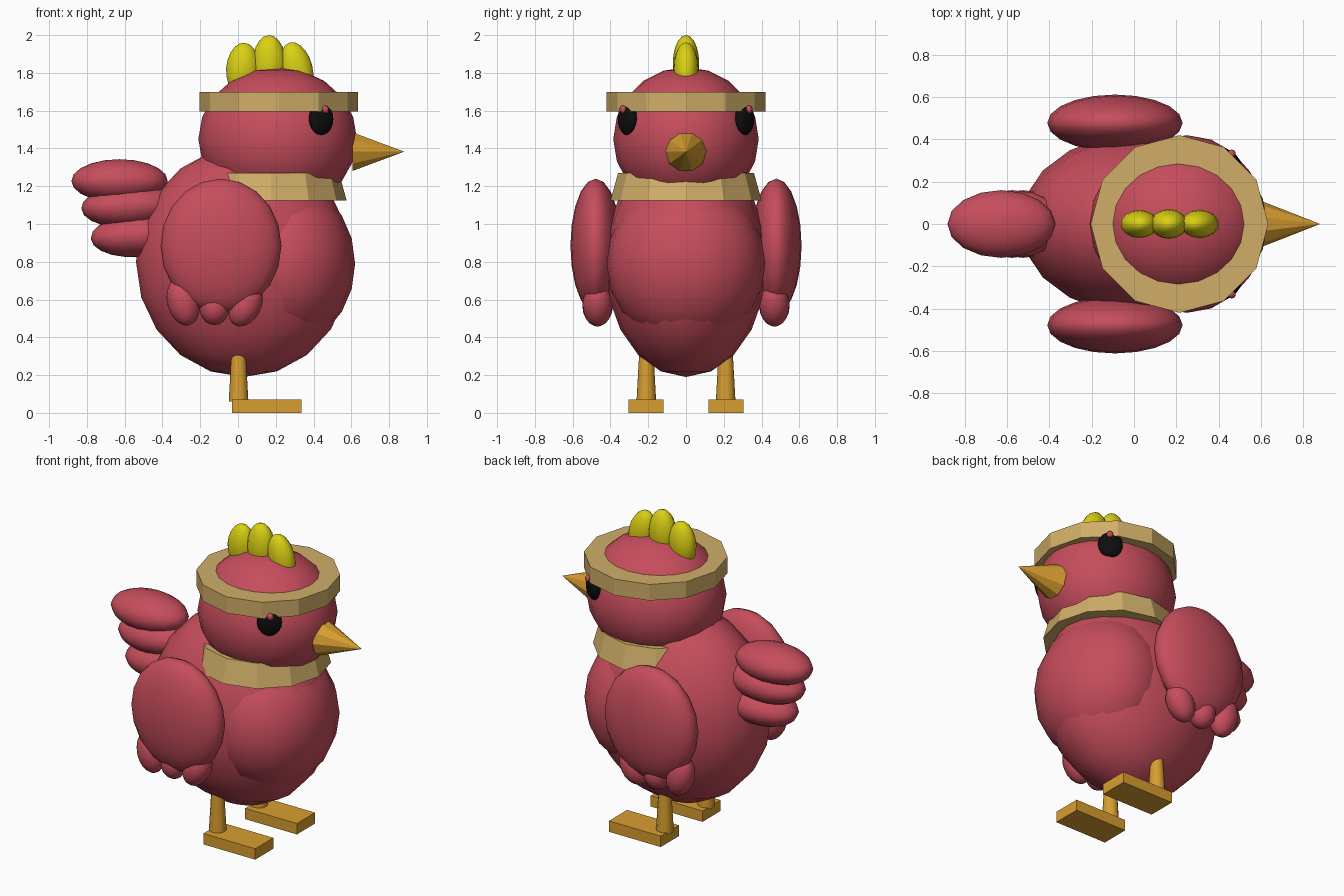
import bpy, math
from mathutils import Vector

if "Cube" in bpy.data.objects:
    bpy.data.objects.remove(bpy.data.objects["Cube"])


def material(name, r, g, b):
    """Flat colour given as sRGB 0-255, stored as linear."""
    def lin(c):
        c /= 255
        return c / 12.92 if c <= 0.04045 else ((c + 0.055) / 1.055) ** 2.4
    m = bpy.data.materials.new(name)
    m.diffuse_color = (lin(r), lin(g), lin(b), 1)
    m.use_nodes = True
    m.node_tree.nodes["Principled BSDF"].inputs["Base Color"].default_value = m.diffuse_color
    return m


RED = material("red_feathers", 198, 77, 92)
TAN = material("tan_band", 208, 174, 104)
GOLD = material("gold_beak_and_feet", 216, 158, 48)
YELLOW = material("yellow_comb", 218, 208, 20)
BLACK = material("black_eye", 14, 14, 14)


def finish(name, mat, smooth):
    ob = bpy.context.object
    ob.name = name
    ob.data.materials.append(mat)
    if smooth:
        bpy.ops.object.shade_smooth_by_angle(angle=math.radians(40))
    return ob


def egg(name, loc, radii, mat, tilt=0, turn=0, seg=16, rings=10):
    """Ellipsoid; tilt turns it about y, turn about z (degrees)."""
    bpy.ops.mesh.primitive_uv_sphere_add(segments=seg, ring_count=rings, radius=1, location=loc,
                                         rotation=(0, math.radians(tilt), math.radians(turn)))
    bpy.context.object.scale = radii
    return finish(name, mat, True)


def cone(name, loc, r1, r2, depth, mat, sides=12, rot=(0, 0, 0), smooth=False):
    bpy.ops.mesh.primitive_cone_add(vertices=sides, radius1=r1, radius2=r2, depth=depth,
                                    location=loc, rotation=rot)
    return finish(name, mat, smooth)


def box(name, lo, hi, mat):
    lo, hi = Vector(lo), Vector(hi)
    bpy.ops.mesh.primitive_cube_add(size=1, location=(lo + hi) / 2)
    bpy.context.object.scale = hi - lo
    return finish(name, mat, False)


# Body, chest and head
egg("body", (0.03, 0, 0.80), (0.57, 0.43, 0.61), RED, seg=20)
egg("chest", (0.25, 0, 0.79), (0.37, 0.42, 0.435), RED, seg=20)
egg("head", (0.21, 0, 1.45), (0.42, 0.385, 0.38), RED, seg=20)

# Headband and collar
cone("headband", (0.215, 0, 1.648), 0.42, 0.42, 0.104, TAN)
cone("collar", (0.175, 0, 1.197), 0.40, 0.36, 0.145, TAN)

# Beak pointing along +x
cone("beak", (0.7425, 0, 1.383), 0.108, 0, 0.275, GOLD, sides=10, rot=(0, math.pi / 2, 0))

# Comb of three lobes
egg("comb_back", (0.025, 0, 1.82), (0.088, 0.066, 0.14), YELLOW, tilt=4)
egg("comb_middle", (0.165, 0, 1.85), (0.088, 0.07, 0.15), YELLOW)
egg("comb_front", (0.31, 0, 1.82), (0.085, 0.066, 0.145), YELLOW, tilt=-14)

# Tail feathers, stacked
for i, (x, z, tilt) in enumerate([(-0.627, 1.228, 0), (-0.575, 1.095, -3), (-0.525, 0.94, -4)]):
    egg(f"tail_feather_{i + 1}", (x, 0, z), (0.255, 0.16, 0.115), RED, tilt=tilt)

# Paired parts
for side, s in (("right", -1), ("left", 1)):
    egg(f"{side}_wing", (-0.09, s * 0.478, 0.885), (0.32, 0.134, 0.355), RED, seg=20)
    egg(f"{side}_wing_tip_back", (-0.29, s * 0.468, 0.59), (0.085, 0.08, 0.13), RED, tilt=-14)
    egg(f"{side}_wing_tip_middle", (-0.125, s * 0.468, 0.56), (0.08, 0.08, 0.095), RED)
    egg(f"{side}_wing_tip_front", (0.04, s * 0.468, 0.57), (0.082, 0.08, 0.12), RED, tilt=28)
    egg(f"{side}_eye", (0.44, s * 0.31, 1.557), (0.04, 0.073, 0.087), BLACK, turn=s * 57)
    egg(f"{side}_eye_glint", (0.462, s * 0.332, 1.606), (0.02, 0.02, 0.022), RED, seg=10, rings=6)
    cone(f"{side}_leg", (0.003, s * 0.21, 0.205), 0.052, 0.036, 0.29, GOLD, sides=12, smooth=True)
    y0, y1 = sorted((s * 0.12, s * 0.304))
    box(f"{side}_foot", (-0.033, y0, 0), (0.335, y1, 0.07), GOLD)
